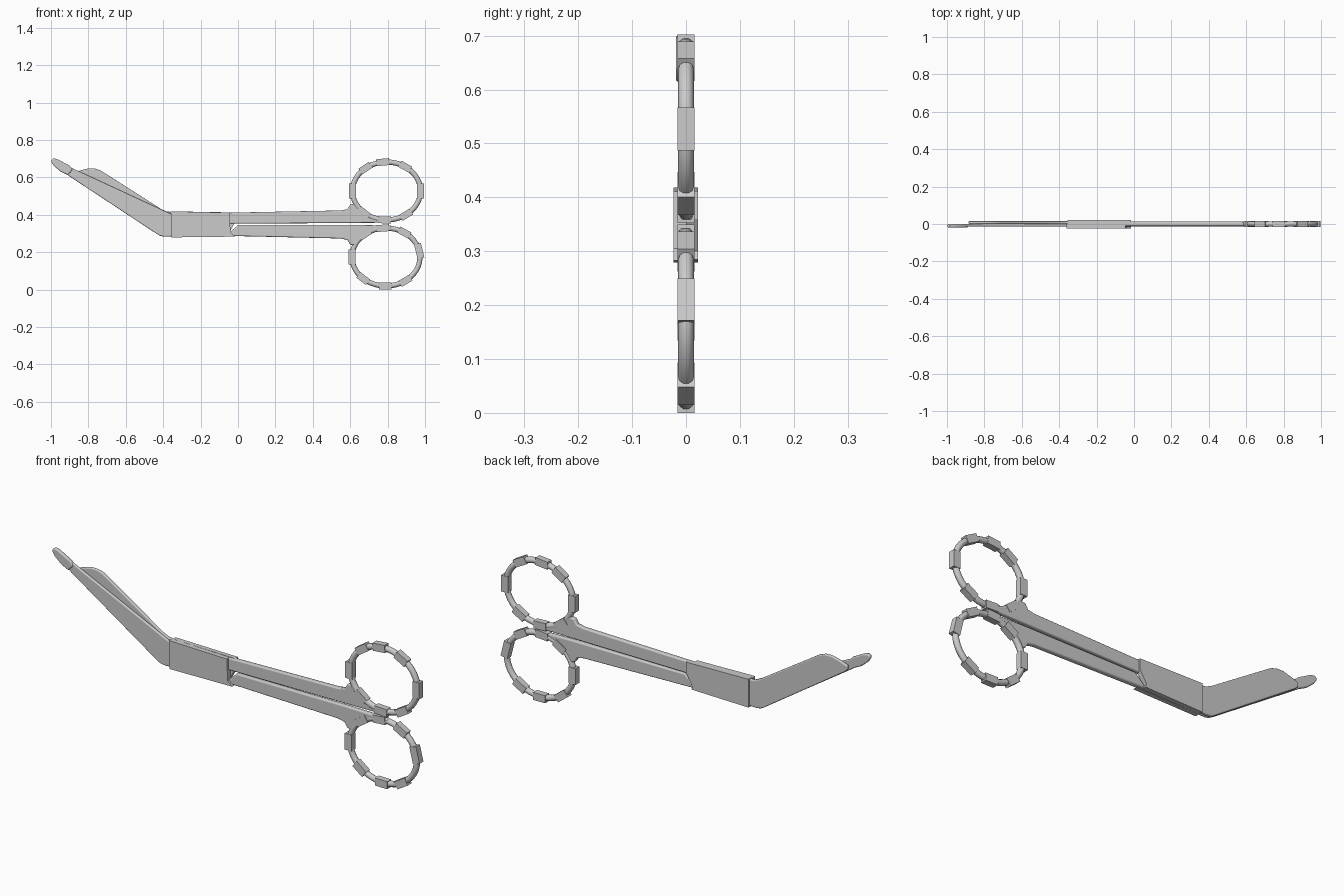
import bpy, bmesh
from math import sin, cos, radians, pi, atan2
from mathutils import Matrix

if "Cube" in bpy.data.objects:
    bpy.data.objects.remove(bpy.data.objects["Cube"])


def smooth(obj):
    bpy.ops.object.select_all(action='DESELECT')
    obj.select_set(True)
    bpy.context.view_layer.objects.active = obj
    bpy.ops.object.shade_smooth_by_angle()


def plate(name, pts, y0, y1, bevel=0.0):
    """Extrude an (x, z) outline from y0 to y1, with optional rounded edges."""
    bm = bmesh.new()
    front = [bm.verts.new((x, y0, z)) for x, z in pts]
    back = [bm.verts.new((x, y1, z)) for x, z in pts]
    n = len(pts)
    bm.faces.new(front)
    bm.faces.new(back)
    for i in range(n):
        j = (i + 1) % n
        bm.faces.new((front[i], front[j], back[j], back[i]))
    bmesh.ops.recalc_face_normals(bm, faces=bm.faces)
    me = bpy.data.meshes.new(name)
    bm.to_mesh(me)
    bm.free()
    obj = bpy.data.objects.new(name, me)
    bpy.context.collection.objects.link(obj)
    if bevel:
        mod = obj.modifiers.new("round", 'BEVEL')
        mod.width = bevel
        mod.segments = 3
        mod.limit_method = 'ANGLE'
        mod.angle_limit = radians(50)
        smooth(obj)
    return obj


def finger_ring(name, cx, cz, a, b, angles):
    """Oval tube with rectangular grip blocks set around it."""
    cu = bpy.data.curves.new(name, 'CURVE')
    cu.dimensions = '3D'
    cu.bevel_depth = 0.0145
    cu.bevel_resolution = 3
    sp = cu.splines.new('POLY')
    n = 40
    sp.points.add(n - 1)
    for i, p in enumerate(sp.points):
        t = 2 * pi * i / n
        p.co = (cx + a * cos(t), 0, cz + b * sin(t), 1)
    sp.use_cyclic_u = True
    sp.use_smooth = True
    obj = bpy.data.objects.new(name, cu)
    bpy.context.collection.objects.link(obj)

    bm = bmesh.new()
    for deg in angles:
        t = radians(deg)
        tangent = atan2(b * cos(t), -a * sin(t))
        length = 0.08 if abs(cos(t)) > 0.9 else 0.066
        m = (Matrix.Translation((cx + a * cos(t), 0, cz + b * sin(t)))
             @ Matrix.Rotation(-tangent, 4, 'Y')
             @ Matrix.Diagonal((length, 0.031, 0.037, 1)))
        bmesh.ops.create_cube(bm, size=1, matrix=m)
    me = bpy.data.meshes.new(name + "_grips")
    bm.to_mesh(me)
    bm.free()
    bpy.context.collection.objects.link(bpy.data.objects.new(name + "_grips", me))


# Blades: long front one, shorter and wider back one
plate("front_blade", [
    (-0.93, 0.672), (-0.91, 0.66), (-0.36, 0.405), (-0.33, 0.40), (-0.33, 0.285),
    (-0.395, 0.283), (-0.415, 0.287), (-0.435, 0.298), (-0.89, 0.598), (-0.935, 0.63)],
    -0.014, 0.0, 0.005)
plate("back_blade", [
    (-0.885, 0.622), (-0.84, 0.638), (-0.80, 0.648), (-0.765, 0.647), (-0.735, 0.637),
    (-0.70, 0.615), (-0.41, 0.43), (-0.38, 0.417), (-0.33, 0.413), (-0.33, 0.285),
    (-0.395, 0.283), (-0.415, 0.287), (-0.435, 0.298), (-0.87, 0.588), (-0.885, 0.603)],
    0.0, 0.015, 0.005)

# Blunt guard at the long blade's end
plate("blunt_tip", [
    (-0.998, 0.682), (-0.997, 0.694), (-0.985, 0.701), (-0.965, 0.697), (-0.90, 0.662),
    (-0.885, 0.64), (-0.91, 0.612), (-0.95, 0.632), (-0.985, 0.662)],
    -0.019, 0.0, 0.006)

# Overlapping joint blocks
plate("front_joint", [(-0.36, 0.418), (-0.045, 0.411), (-0.04, 0.305),
                      (-0.015, 0.283), (-0.355, 0.279)], -0.023, 0.0)
plate("back_joint", [(-0.355, 0.418), (-0.015, 0.412), (-0.015, 0.36),
                     (-0.05, 0.30), (-0.045, 0.285), (-0.355, 0.279)], 0.0, 0.022)

# Shanks flaring into the rings
upper = [(-0.05, 0.411), (0.55, 0.423), (0.585, 0.43), (0.60, 0.455), (0.635, 0.46),
         (0.655, 0.43), (0.70, 0.395), (0.75, 0.38), (0.82, 0.37), (0.82, 0.358),
         (0.60, 0.356), (-0.01, 0.352), (-0.05, 0.352)]
lower = [(-0.05, 0.287), (0.55, 0.273), (0.585, 0.265), (0.60, 0.24), (0.635, 0.235),
         (0.655, 0.265), (0.70, 0.30), (0.75, 0.318), (0.82, 0.328), (0.82, 0.342),
         (0.60, 0.346), (0.0, 0.346), (-0.05, 0.30)]
plate("upper_shank", upper, -0.011, 0.013, 0.006)
plate("lower_shank", lower, -0.013, 0.011, 0.006)

# Finger rings
finger_ring("upper_ring", 0.794, 0.527, 0.182, 0.155,
            [0, 57, 96, 128, 180, 228, 267, 305])
finger_ring("lower_ring", 0.791, 0.174, 0.182, 0.155,
            [12, 57, 95, 128, 180, 228, 269, 305])
